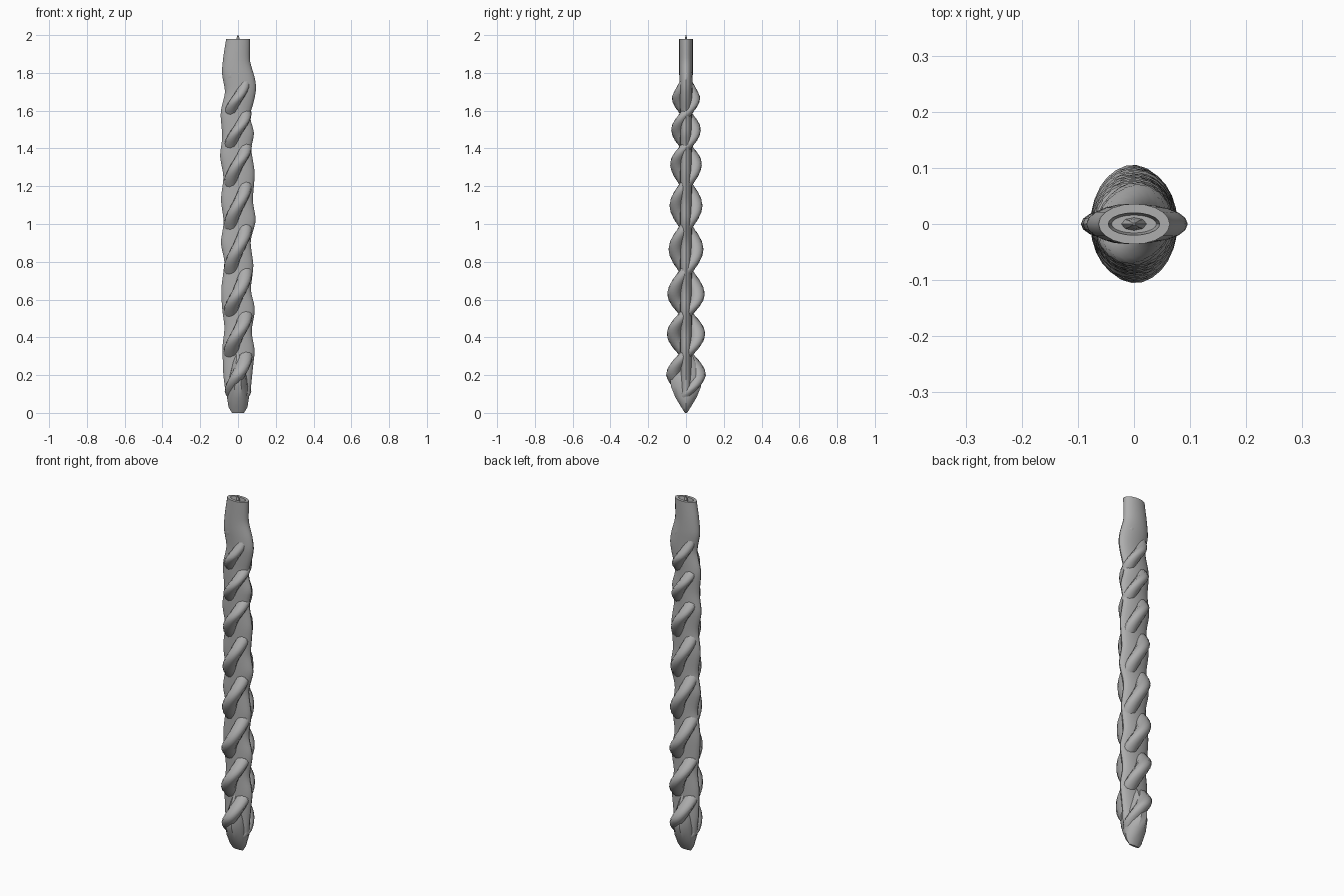
import bpy, bmesh, math

if "Cube" in bpy.data.objects:
    bpy.data.objects.remove(bpy.data.objects["Cube"])

grey = bpy.data.materials.new("grey")
grey.diffuse_color = (0.42, 0.42, 0.42, 1)
grey.use_nodes = True
grey.node_tree.nodes["Principled BSDF"].inputs["Base Color"].default_value = grey.diffuse_color


def interp(table, z, col=1):
    """Linear lookup in rows that start with a height."""
    if z <= table[0][0]:
        return table[0][col]
    for a, b in zip(table, table[1:]):
        if z <= b[0]:
            t = (z - a[0]) / (b[0] - a[0])
            return a[col] + t * (b[col] - a[col])
    return table[-1][col]


def loft(name, rings, sides):
    """Skin through elliptical rings (cx, cy, z, rx, ry, turn), capped at both ends."""
    bm = bmesh.new()
    loops = []
    for cx, cy, z, rx, ry, turn in rings:
        c, s = math.cos(turn), math.sin(turn)
        loop = []
        for i in range(sides):
            a = 2 * math.pi * i / sides
            u, v = rx * math.cos(a), ry * math.sin(a)
            loop.append(bm.verts.new((cx + u * c - v * s, cy + u * s + v * c, z)))
        loops.append(loop)
    for lo, hi in zip(loops, loops[1:]):
        for i in range(sides):
            j = (i + 1) % sides
            bm.faces.new((lo[i], lo[j], hi[j], hi[i]))
    bm.faces.new(loops[0][::-1])
    bm.faces.new(loops[-1])
    bmesh.ops.recalc_face_normals(bm, faces=bm.faces)
    mesh = bpy.data.meshes.new(name)
    bm.to_mesh(mesh)
    bm.free()
    mesh.materials.append(grey)
    ob = bpy.data.objects.new(name, mesh)
    bpy.context.collection.objects.link(ob)
    bpy.ops.object.select_all(action='DESELECT')
    ob.select_set(True)
    bpy.context.view_layer.objects.active = ob
    bpy.ops.object.shade_smooth_by_angle(angle=math.radians(40))
    return ob


# Two twisted strands: half turns by height, and swing across the depth
turns = [(0.03, -0.8), (0.2, 0), (0.42, 1), (0.63, 2), (0.87, 3), (1.1, 4),
         (1.32, 5), (1.5, 6), (1.67, 7), (1.86, 8)]
depth = [(0.03, 0.0), (0.14, 0.058), (0.2, 0.066), (0.42, 0.062), (0.63, 0.06),
         (0.87, 0.054), (1.1, 0.05), (1.32, 0.048), (1.5, 0.044),
         (1.67, 0.042), (1.76, 0.025), (1.86, 0.0)]
thick = [(0.03, 0.02), (0.12, 0.036), (0.2, 0.04), (0.63, 0.039),
         (1.32, 0.036), (1.67, 0.033), (1.78, 0.028), (1.86, 0.018)]

for name, sign in (("front_strand", 1), ("back_strand", -1)):
    rings = []
    n = 110
    for k in range(n + 1):
        z = 0.03 + 1.83 * k / n
        a = math.pi * interp(turns, z)
        r = interp(thick, z)
        swing = 0.038 * min(1, (z - 0.01) / 0.1)
        rings.append((sign * swing * math.sin(a),
                      -sign * interp(depth, z) * math.cos(a), z, r, r, a))
    loft(name, rings, 12)

# Flat wavy core, with knobs along the left and right edges, ending in an open neck
left = [(0.1, -0.065), (0.2, -0.078), (0.35, -0.083), (0.45, -0.07), (0.55, -0.084),
        (0.65, -0.09), (0.8, -0.07), (0.9, -0.093), (1.01, -0.074), (1.13, -0.092),
        (1.25, -0.075), (1.36, -0.097), (1.46, -0.082), (1.59, -0.094),
        (1.7, -0.066), (1.8, -0.087), (1.9, -0.076), (1.98, -0.062)]
right = [(0.1, 0.065), (0.25, 0.08), (0.33, 0.09), (0.43, 0.07), (0.55, 0.092),
         (0.65, 0.066), (0.78, 0.083), (0.91, 0.064), (1.02, 0.097), (1.12, 0.077),
         (1.27, 0.09), (1.4, 0.068), (1.48, 0.088), (1.57, 0.06), (1.65, 0.085),
         (1.72, 0.098), (1.78, 0.088), (1.86, 0.062), (1.98, 0.064)]


def eased(table, z):
    return sum(interp(table, z + d) for d in (-0.025, 0, 0, 0.025)) / 4


rings = []
for k in range(95):
    z = 0.1 + 1.88 * k / 94
    l, r = eased(left, z), eased(right, z)
    ry = 0.031 + 0.005 * min(1, max(0, (z - 1.6) / 0.2))
    rings.append(((l + r) / 2, 0, z, (r - l) / 2, ry, 0))
rings += [(0, 0, 1.98, 0.046, 0.02, 0), (0, 0, 1.94, 0.04, 0.016, 0)]
loft("core", rings, 20)

# Wedge-shaped foot closing the lower end
foot = [(0.0, 0.032, 0.006), (0.03, 0.05, 0.026), (0.08, 0.058, 0.058),
        (0.14, 0.056, 0.084), (0.19, 0.05, 0.088), (0.25, 0.035, 0.06),
        (0.32, 0.02, 0.03)]
loft("foot", [(0, 0, z, rx, ry, 0) for z, rx, ry in foot], 10)

# Small point inside the neck
loft("tip", [(0, 0, 1.935, 0.024, 0.012, 0), (0, 0, 1.965, 0.014, 0.009, 0),
             (0, 0, 2.0, 0.002, 0.002, 0)], 8)
